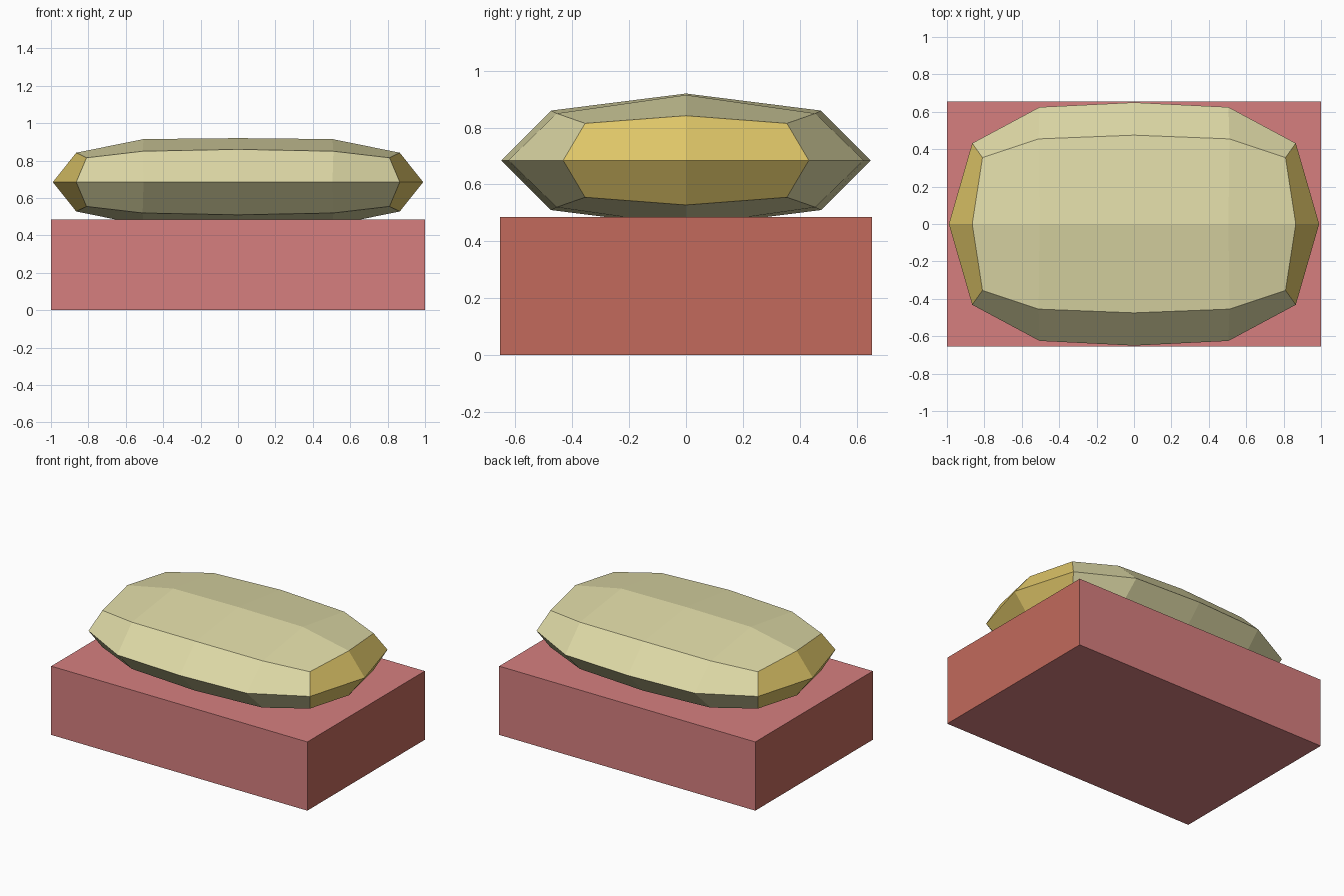
import bpy, bmesh

if "Cube" in bpy.data.objects:
    bpy.data.objects.remove(bpy.data.objects["Cube"])


def srgb(r, g, b):
    lin = [(c / 255 / 12.92) if c < 10 else ((c / 255 + 0.055) / 1.055) ** 2.4 for c in (r, g, b)]
    return (*lin, 1)


def material(name, rgb):
    m = bpy.data.materials.new(name)
    m.diffuse_color = srgb(*rgb)
    m.use_nodes = True
    m.node_tree.nodes["Principled BSDF"].inputs["Base Color"].default_value = m.diffuse_color
    return m


def finish(name, bm, mats):
    """Store the mesh; faces pointing along x take the second material."""
    bmesh.ops.recalc_face_normals(bm, faces=bm.faces)
    for f in bm.faces:
        n = f.normal
        f.material_index = int(abs(n.x) > max(abs(n.y), abs(n.z)))
    me = bpy.data.meshes.new(name)
    bm.to_mesh(me)
    bm.free()
    for m in mats:
        me.materials.append(m)
    ob = bpy.data.objects.new(name, me)
    bpy.context.collection.objects.link(ob)
    return ob


pink = material("dusty pink", (214, 127, 127))
brick = material("brick red", (194, 106, 92))
cream = material("cream", (222, 217, 166))
gold = material("gold", (222, 197, 104))

# Box base
bm = bmesh.new()
bmesh.ops.create_cube(bm, size=1)
for v in bm.verts:
    v.co = (v.co.x * 2, v.co.y * 1.31, (v.co.z + 0.5) * 0.485)
finish("base_box", bm, (pink, brick))

# Cushion: one octant (top ridge, rounded edge, side ridge), mirrored three ways
top = [(0, 0, .235), (.505, 0, .23), (.865, 0, .157)]
edge = [(0, .475, .175), (.51, .455, .165), (.81, .355, .13)]
side = [(0, .65, 0), (.505, .625, 0), (.865, .432, 0)]
bm = bmesh.new()
rows = [[bm.verts.new(p) for p in row] for row in (top, edge, side)]
tip = bm.verts.new((.99, 0, 0))
for a, b in zip(rows, rows[1:]):
    for i in range(2):
        bm.faces.new((a[i], a[i + 1], b[i + 1], b[i]))
bm.faces.new((rows[0][2], tip, rows[2][2], rows[1][2]))
cushion = finish("cushion", bm, (cream, gold))
cushion.location.z = 0.685
mirror = cushion.modifiers.new("mirror", 'MIRROR')
mirror.use_axis = (True, True, True)
